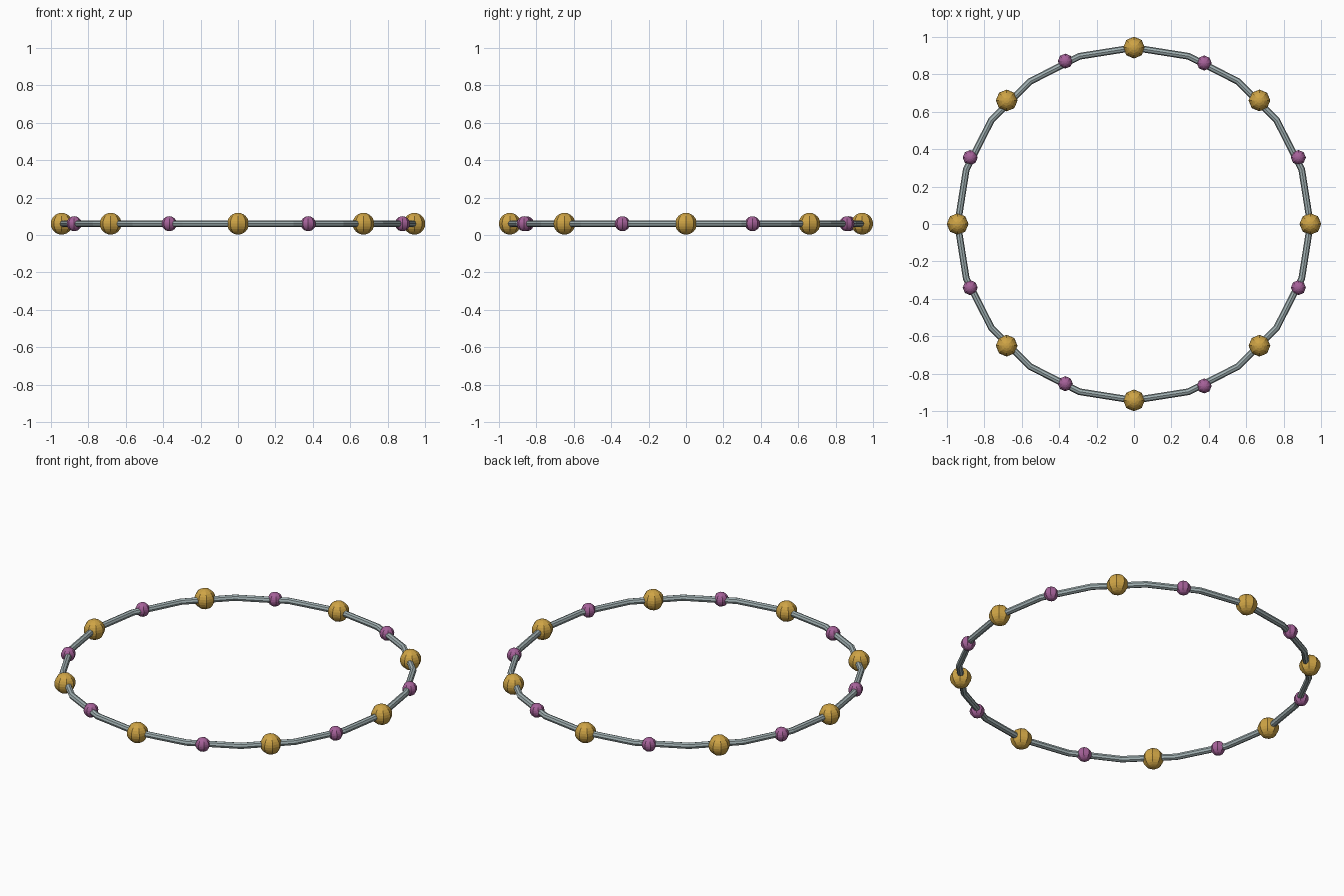
import bpy, math

if "Cube" in bpy.data.objects:
    bpy.data.objects.remove(bpy.data.objects["Cube"])

Z = 0.06       # height of the wire centre
R = 0.942      # ring radius


def mat(name, rgb):
    m = bpy.data.materials.new(name)
    m.diffuse_color = (*rgb, 1)
    m.use_nodes = True
    m.node_tree.nodes["Principled BSDF"].inputs["Base Color"].default_value = m.diffuse_color
    return m


silver = mat("silver_wire", (0.36, 0.44, 0.45))
gold = mat("gold", (0.62, 0.37, 0.06))
purple = mat("purple", (0.38, 0.12, 0.32))

# Faceted wire ring
bpy.ops.mesh.primitive_torus_add(major_segments=20, minor_segments=8, major_radius=R,
                                 minor_radius=0.018, location=(0, 0, Z))
ring = bpy.context.object
ring.name = "wire_ring"
ring.data.materials.append(silver)


def bead(name, x, y, r, m):
    bpy.ops.mesh.primitive_uv_sphere_add(segments=8, ring_count=12, radius=r, location=(x, y, Z))
    o = bpy.context.object
    o.name = name
    o.data.materials.append(m)


# Large beads
large = [(0.942, 0), (0.67, 0.66), (0, 0.942), (-0.68, 0.66),
         (-0.942, 0), (-0.68, -0.65), (0, -0.942), (0.67, -0.65)]
for i, (x, y) in enumerate(large):
    bead(f"large_bead_{i + 1}", x, y, 0.058, gold)

# Small beads between them
small = [(0.878, 0.355), (0.375, 0.86), (-0.367, 0.87), (-0.875, 0.355),
         (-0.875, -0.34), (-0.367, -0.853), (0.375, -0.865), (0.878, -0.34)]
for i, (x, y) in enumerate(small):
    bead(f"small_bead_{i + 1}", x, y, 0.04, purple)
